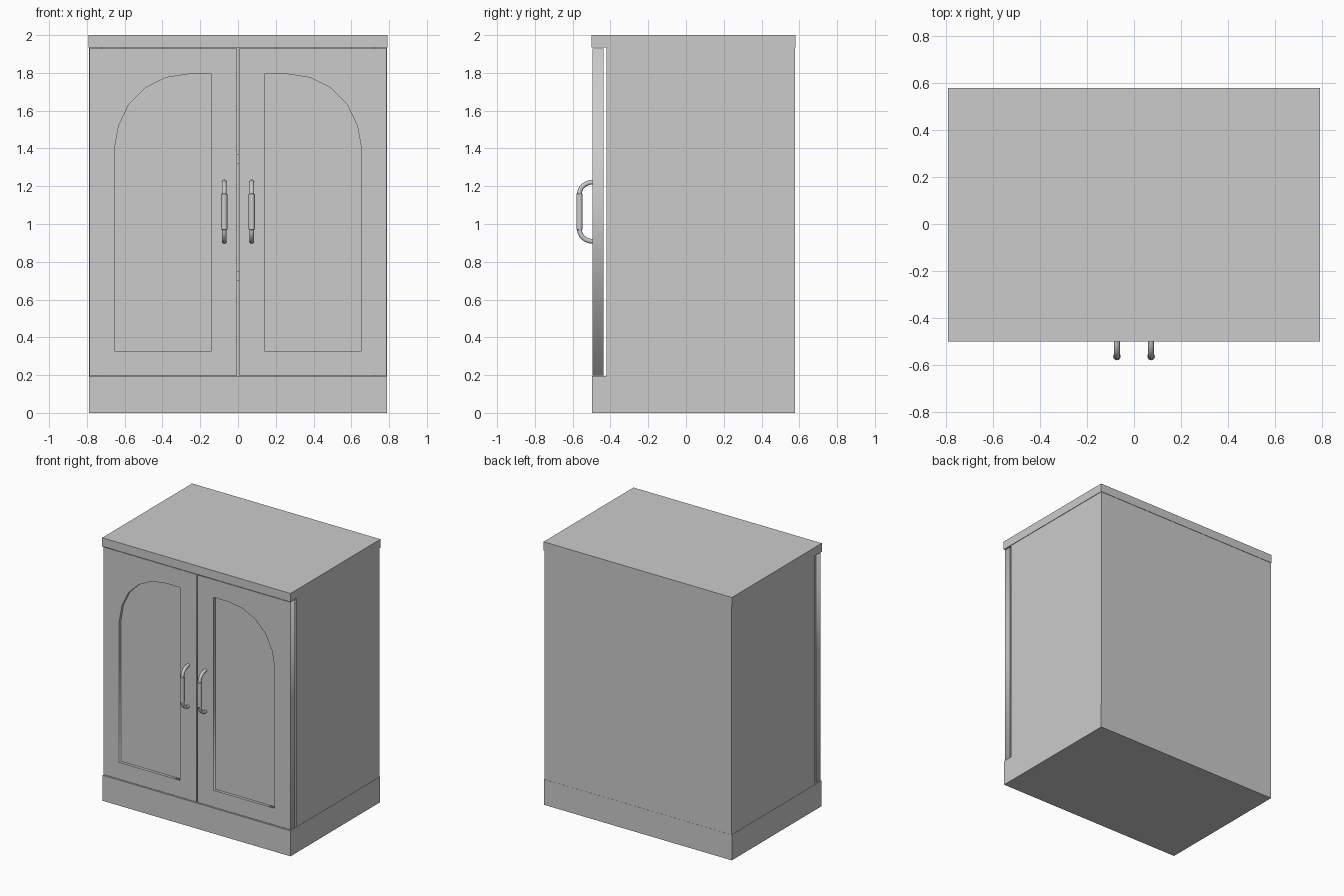
import bpy, bmesh, math
from mathutils import Matrix, Vector

if "Cube" in bpy.data.objects:
    bpy.data.objects.remove(bpy.data.objects["Cube"])


def add_mesh(name, bm):
    me = bpy.data.meshes.new(name)
    bm.to_mesh(me)
    bm.free()
    ob = bpy.data.objects.new(name, me)
    bpy.context.collection.objects.link(ob)
    return ob


def box(name, x0, x1, y0, y1, z0, z1):
    bm = bmesh.new()
    m = Matrix.Translation(((x0 + x1) / 2, (y0 + y1) / 2, (z0 + z1) / 2)) @ \
        Matrix.Diagonal((x1 - x0, y1 - y0, z1 - z0, 1))
    bmesh.ops.create_cube(bm, size=1, matrix=m)
    return add_mesh(name, bm)


def slab(name, outlines, y0, y1):
    """Flat x/z outlines (later ones are holes) extruded from y0 to y1."""
    cu = bpy.data.curves.new(name, 'CURVE')
    cu.dimensions, cu.fill_mode = '2D', 'BOTH'
    cu.extrude = (y1 - y0) / 2
    for pts in outlines:
        sp = cu.splines.new('POLY')
        sp.points.add(len(pts) - 1)
        for p, (x, z) in zip(sp.points, pts):
            p.co = (x, z, 0, 1)
        sp.use_cyclic_u = True
    tmp = bpy.data.objects.new(name + "_tmp", cu)
    bpy.context.collection.objects.link(tmp)
    me = bpy.data.meshes.new_from_object(
        tmp.evaluated_get(bpy.context.evaluated_depsgraph_get()))
    bpy.data.objects.remove(tmp)
    bm = bmesh.new()
    bm.from_mesh(me)
    bmesh.ops.remove_doubles(bm, verts=bm.verts, dist=1e-5)
    bmesh.ops.transform(bm, verts=bm.verts, matrix=Matrix.Translation((0, (y0 + y1) / 2, 0))
                        @ Matrix.Rotation(math.pi / 2, 4, 'X'))
    bmesh.ops.recalc_face_normals(bm, faces=bm.faces)
    return add_mesh(name, bm)


def tube(name, path, x, sides=12):
    """Tube along (y, z, radius) stations in the plane at x."""
    bm = bmesh.new()
    pts = [Vector((x, y, z)) for y, z, r in path]
    rings = []
    for i, p in enumerate(pts):
        t = (pts[min(i + 1, len(pts) - 1)] - pts[max(i - 1, 0)]).normalized()
        side = Vector((1, 0, 0))
        up = t.cross(side)
        r = path[i][2]
        rings.append([bm.verts.new(p + r * (math.cos(a) * side + math.sin(a) * up))
                      for a in (2 * math.pi * k / sides for k in range(sides))])
    for a, b in zip(rings, rings[1:]):
        for k in range(sides):
            n = (k + 1) % sides
            bm.faces.new((a[k], a[n], b[n], b[k]))
    bm.faces.new(rings[0])
    bm.faces.new(rings[-1])
    bmesh.ops.recalc_face_normals(bm, faces=bm.faces)
    ob = add_mesh(name, bm)
    bpy.ops.object.select_all(action='DESELECT')
    ob.select_set(True)
    bpy.context.view_layer.objects.active = ob
    bpy.ops.object.shade_smooth_by_angle(angle=math.radians(40))
    return ob


# Plinth and top board
box("plinth", -0.79, 0.79, -0.498, 0.578, 0, 0.194)
box("top_board", -0.792, 0.792, -0.5, 0.58, 1.935, 2.0)

# Hollow carcass with two shelves, open towards the doors
box("back_panel", -0.72, 0.72, 0.51, 0.577, 0.194, 1.935)
for s, side in ((-1, "left"), (1, "right")):
    box(side + "_side", *sorted((s * 0.72, s * 0.788)), -0.422, 0.577, 0.194, 1.935)
for i, z in enumerate((0.70, 1.32)):
    box("shelf_%d" % (i + 1), -0.72, 0.72, -0.422, 0.51, z, z + 0.05)

# Handle path: bent rod with a thicker grip in the middle
half = []
for i in range(7):
    a = math.pi / 2 * i / 6
    half.append((-0.492 - 0.072 * math.sin(a), 0.095 + 0.062 * math.cos(a), 0.0125))
half += [(-0.564, 0.094, 0.0165)]
handle_path = [(y, 1.065 + dz, r) for y, dz, r in half]
handle_path += [(y, 1.065 - dz, r) for y, dz, r in reversed(half)]

# Doors: framed arch opening, recessed panel, handle
arch = [(0.14, 0.327), (0.655, 0.327), (0.655, 1.39), (0.632, 1.52), (0.577, 1.635),
        (0.492, 1.72), (0.382, 1.775), (0.265, 1.793), (0.14, 1.793)]
rim = [(0.005, 0.199), (0.787, 0.199), (0.787, 1.929), (0.005, 1.929)]
for s, side in ((-1, "left"), (1, "right")):
    flip = lambda pts: [(s * x, z) for x, z in pts]
    slab(side + "_door_frame", [flip(rim), flip(arch)], -0.494, -0.438)
    slab(side + "_door_panel", [flip(arch)], -0.472, -0.455)
    tube(side + "_handle", handle_path, s * 0.073)
